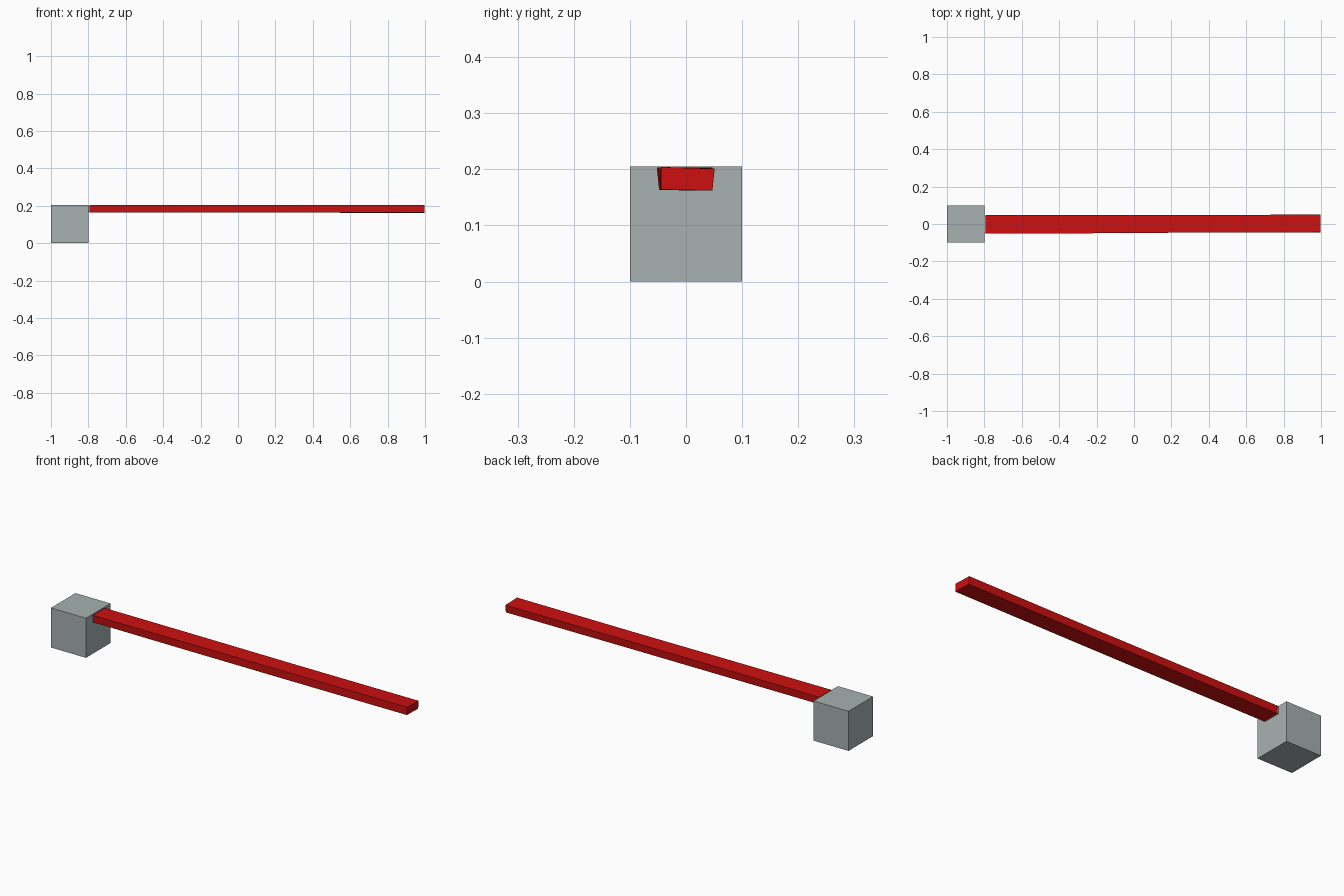
import bpy, bmesh

if "Cube" in bpy.data.objects:
    bpy.data.objects.remove(bpy.data.objects["Cube"])


def material(name, rgb):
    m = bpy.data.materials.new(name)
    m.diffuse_color = (*rgb, 1)
    m.use_nodes = True
    m.node_tree.nodes["Principled BSDF"].inputs["Base Color"].default_value = m.diffuse_color
    return m


GREY = material("stone grey", (0.39, 0.44, 0.44))
RED = material("bright red", (0.61, 0.005, 0.005))


def loft(name, sections, mat):
    """Skin four-cornered (y, z) cross-sections placed along x and cap the ends."""
    bm = bmesh.new()
    rings = [[bm.verts.new((x, y, z)) for y, z in ring] for x, ring in sections]
    for a, b in zip(rings, rings[1:]):
        for i in range(4):
            j = (i + 1) % 4
            bm.faces.new((a[i], a[j], b[j], b[i]))
    bm.faces.new(rings[0])
    bm.faces.new(rings[-1])
    bmesh.ops.recalc_face_normals(bm, faces=bm.faces)
    mesh = bpy.data.meshes.new(name)
    bm.to_mesh(mesh)
    bm.free()
    mesh.materials.append(mat)
    bpy.context.collection.objects.link(bpy.data.objects.new(name, mesh))


def rect(y0, y1, z0, z1):
    return [(y0, z0), (y1, z0), (y1, z1), (y0, z1)]


# Cube that holds the bar
base = rect(-0.1, 0.1, 0, 0.205)
loft("base_block", [(-1, base), (-0.8, base)], GREY)

# Short grey stub where the bar meets the block
stub = rect(-0.047, 0.044, 0.166, 0.199)
loft("bar_socket", [(-0.8, stub), (-0.787, stub)], GREY)

# Long bar, slightly skewed and twisted towards its tip
loft("bar", [
    (-0.795, [(-0.048, 0.165), (0.044, 0.165), (0.047, 0.203), (-0.052, 0.203)]),
    (-0.3, [(-0.048, 0.164), (0.044, 0.164), (0.047, 0.203), (-0.050, 0.203)]),
    (0.3, [(-0.046, 0.163), (0.044, 0.163), (0.047, 0.202), (-0.046, 0.203)]),
    (0.998, [(-0.045, 0.164), (0.047, 0.162), (0.051, 0.201), (-0.044, 0.204)]),
], RED)
